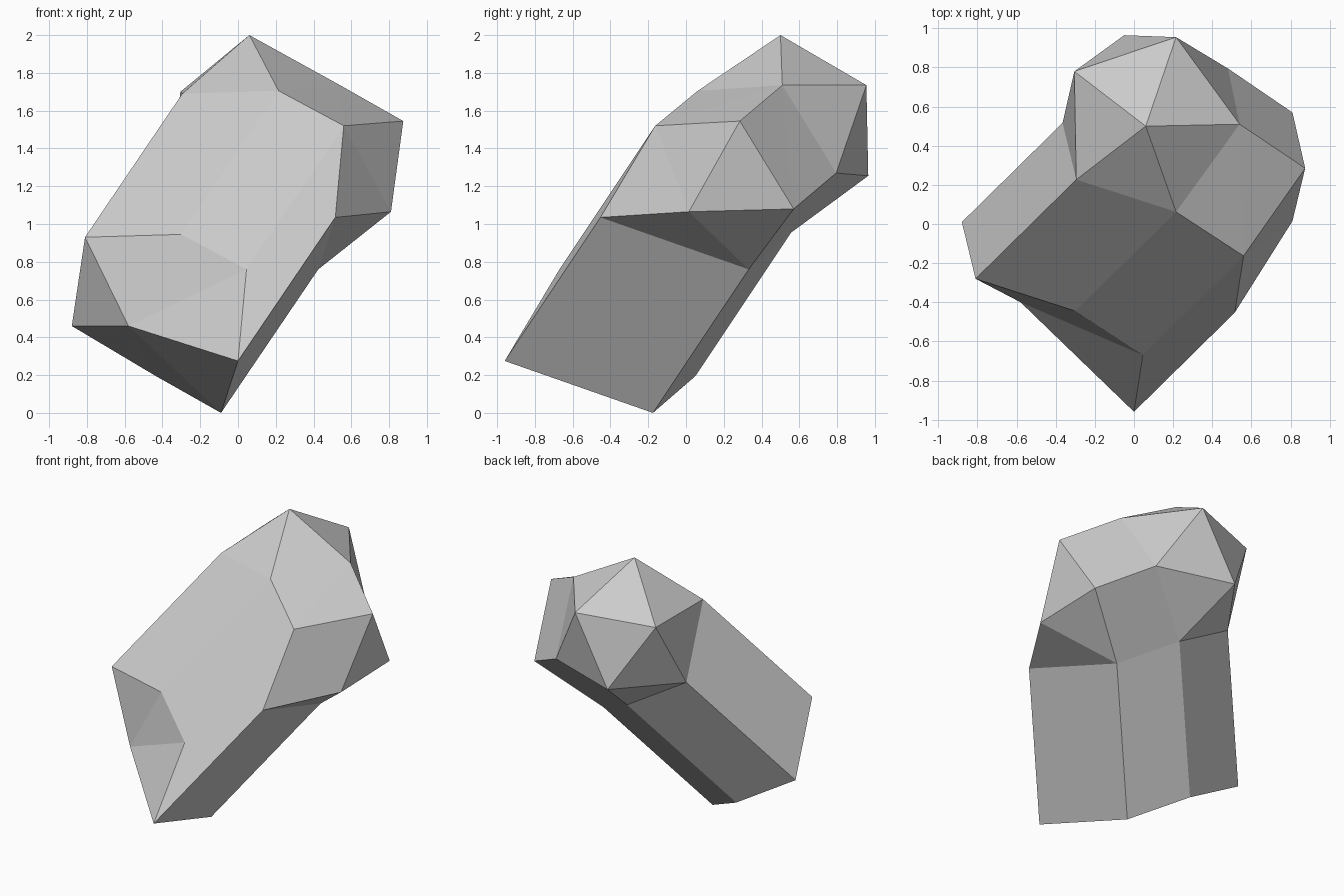
import bpy
import bmesh
from mathutils import Vector

# Remove the default object only
cube = bpy.data.objects.get("Cube")
if cube:
    bpy.data.objects.remove(cube, do_unlink=True)

# Single stone colour
stone = bpy.data.materials.new("grey_stone")
stone.use_nodes = True
grey = (0.6, 0.6, 0.6, 1.0)
stone.diffuse_color = grey
stone.node_tree.nodes["Principled BSDF"].inputs["Base Color"].default_value = grey

# Seven-sided outline of the shaft's foot, swept along one direction
sweep = Vector((0.515, 0.507, 0.76))
foot_ring = {
    "q": (-0.81, -0.28, 0.93),
    "v": (-0.30, -0.445, 0.945),
    "r": (0.045, -0.67, 0.76),
    "s": (0, -0.96, 0.275),
    "w": (-0.09, -0.175, 0),
    "x": (-0.435, 0.05, 0.195),
    "t": (-0.88, 0.01, 0.46),
}
foot_tip = (-0.58, -0.4, 0.46)

# Corners of the faceted head
head_corners = {
    "A": (0.06, 0.5, 2),
    "D": (0.875, 0.285, 1.545),
    "E": (0.81, 0.015, 1.065),
    "H": (0.81, 0.57, 1.08),
    "I": (0.54, 0.51, 1.735),
    "J": (0.215, 0.955, 1.735),
    "K": (-0.05, 0.965, 1.255),
    "L": (0.48, 0.795, 1.27),
    "M": (-0.305, 0.78, 1.7),
}

# Head facets; a capital ring letter is that foot corner after the sweep
head_facets = """AVQ AQM AMJ AJI AIV VRI RDI RED RSE SWE EWH EHD
    DHI HLI ILJ JLK JKM MKT MTQ KXT LXK HXL HWX""".split()

bm = bmesh.new()
corner = {"u": bm.verts.new(foot_tip)}
for name, position in foot_ring.items():
    corner[name] = bm.verts.new(position)
    corner[name.upper()] = bm.verts.new(Vector(position) + sweep)
for name, position in head_corners.items():
    corner[name] = bm.verts.new(position)


def add_face(names):
    bm.faces.new([corner[n] for n in names])


# Shaft sides and the pointed foot
ring = list(foot_ring)
for here, following in zip(ring, ring[1:] + ring[:1]):
    add_face((here, following, following.upper(), here.upper()))
    add_face((following, here, "u"))

# Head
for facet in head_facets:
    add_face(facet)

bmesh.ops.recalc_face_normals(bm, faces=bm.faces)

mesh = bpy.data.meshes.new("faceted_boulder")
bm.to_mesh(mesh)
bm.free()
mesh.materials.append(stone)
boulder = bpy.data.objects.new("faceted_boulder", mesh)
bpy.context.collection.objects.link(boulder)
